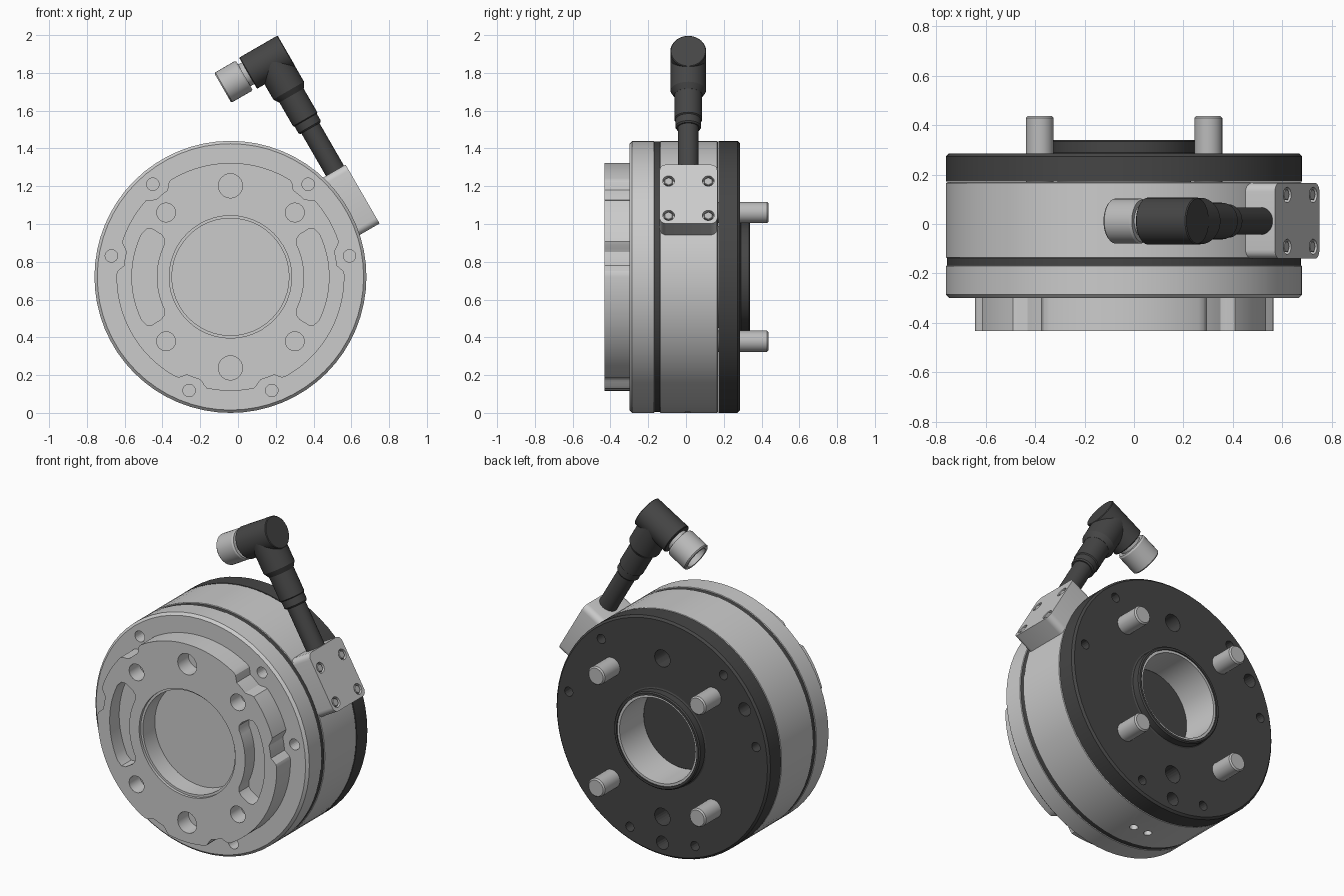
import bpy, bmesh, math
from mathutils import Matrix, Vector

if "Cube" in bpy.data.objects:
    bpy.data.objects.remove(bpy.data.objects["Cube"])

CENTRE = Vector((-0.04, 0, 0.72))
DISC = Matrix.Translation(CENTRE)
# cable frame: local x points outward at 30 degrees, local z runs along the cable
RIG = Matrix.Translation(CENTRE) @ Matrix.Rotation(math.radians(-30), 4, 'Y')
TO_Y = Matrix.Rotation(math.radians(-90), 4, 'X')   # turns local z into +y
TO_N = Matrix.Rotation(math.radians(90), 4, 'Y')    # turns local z into +x


def material(name, v):
    m = bpy.data.materials.new(name)
    m.diffuse_color = (v, v, v, 1)
    m.use_nodes = True
    m.node_tree.nodes["Principled BSDF"].inputs["Base Color"].default_value = m.diffuse_color
    return m


DARK = material("dark_anodised", 0.06)
LIGHT = material("light_metal", 0.5)


def finish(name, bm, matrix, mat=None):
    bmesh.ops.recalc_face_normals(bm, faces=bm.faces[:])
    me = bpy.data.meshes.new(name)
    bm.to_mesh(me)
    bm.free()
    ob = bpy.data.objects.new(name, me)
    bpy.context.collection.objects.link(ob)
    ob.matrix_world = matrix
    if mat:
        me.materials.append(mat)
    return ob


def smooth(ob, angle=25):
    bpy.ops.object.select_all(action='DESELECT')
    ob.select_set(True)
    bpy.context.view_layer.objects.active = ob
    bpy.ops.object.shade_smooth_by_angle(angle=math.radians(angle))


def lathe(name, profile, matrix, mat=None, segs=32, closed=False):
    """Spin (radius, height) points around local z."""
    bm = bmesh.new()
    vs = [bm.verts.new((r, 0, h)) for r, h in profile]
    pairs = list(zip(vs, vs[1:])) + ([(vs[-1], vs[0])] if closed else [])
    es = [bm.edges.new(p) for p in pairs]
    bmesh.ops.spin(bm, geom=vs + es, cent=(0, 0, 0), axis=(0, 0, 1),
                   angle=math.tau, steps=segs, use_duplicate=False)
    bmesh.ops.remove_doubles(bm, verts=bm.verts[:], dist=1e-5)
    ob = finish(name, bm, matrix, mat)
    smooth(ob)
    return ob


def rod(name, r, h0, h1, matrix, mat=None, c=0.006, segs=32):
    return lathe(name, [(0, h0), (r - c, h0), (r, h0 + c), (r, h1 - c), (r - c, h1), (0, h1)],
                 matrix, mat, segs)


def prism(bm, pts, y0, y1):
    a = [bm.verts.new((x, y0, z)) for x, z in pts]
    b = [bm.verts.new((x, y1, z)) for x, z in pts]
    bm.faces.new(a)
    bm.faces.new(b[::-1])
    for i in range(len(a)):
        j = (i + 1) % len(a)
        bm.faces.new((a[j], a[i], b[i], b[j]))


def polar(r, deg):
    return (r * math.cos(math.radians(deg)), r * math.sin(math.radians(deg)))


def circle(r, cx=0, cz=0, n=24):
    return [(cx + r * math.cos(math.tau * i / n), cz + r * math.sin(math.tau * i / n)) for i in range(n)]


def cut(ob, bm, matrix):
    cutter = finish("cutter", bm, matrix)
    cutter.hide_render = True
    mod = ob.modifiers.new("holes", 'BOOLEAN')
    mod.operation, mod.solver, mod.object = 'DIFFERENCE', 'EXACT', cutter
    bpy.context.view_layer.objects.active = ob
    bpy.ops.object.modifier_apply(modifier=mod.name)
    bpy.data.objects.remove(cutter)
    smooth(ob)


SCREWS = (10, 50, 130, 170, 250, 290)
BODY = DISC @ TO_Y

# main housing with rear bore liner
body = lathe("housing", [(0, -.30), (.705, -.30), (.72, -.285), (.72, -.17), (.712, -.165),
                         (.712, -.14), (.72, -.135), (.72, .165), (.712, .17), (.27, .17), (.27, .332),
                         (.255, .332), (.255, .10), (0, .10)], BODY, segs=64)
bm = bmesh.new()
for a in SCREWS:
    prism(bm, circle(.033, *polar(.64, a)), -.35, -.22)
cut(body, bm, DISC)
bm = bmesh.new()
for x in (-.05, .05):          # two small ports under the housing
    bmesh.ops.create_cone(bm, cap_ends=True, segments=16, radius1=.024, radius2=.024, depth=.1,
                          matrix=Matrix.Translation((x, .01, -.72)))
cut(body, bm, DISC)
lathe("seal_band", [(.70, -.169), (.716, -.169), (.716, -.137), (.70, -.137)], BODY, DARK, 64, True)
rod("bore_floor", .254, .09, .104, BODY, DARK, .002, 48)

# scalloped front flange
outline = []
for i in range(240):
    a = i * 1.5
    d = min(abs((a - s + 180) % 360 - 180) for s in SCREWS)
    outline.append(polar(.603 - .036 * min(1, max(0, (7.5 - d) / 3.5)), a))
bm = bmesh.new()
prism(bm, outline, -.432, -.295)
flange = finish("front_flange", bm, DISC)
bm = bmesh.new()
prism(bm, circle(.31, n=48), -.5, -.2)
for a in (45, 135, 225, 315):
    prism(bm, circle(.05, *polar(.482, a)), -.5, -.33)
for a in (90, 270):
    prism(bm, circle(.064, *polar(.482, a)), -.5, -.33)
for side in (0, 180):          # kidney slots with rounded ends
    arc = [-26 + 4 * i for i in range(14)]
    tip = [polar(.51, 30), polar(.485, 31.5), polar(.43, 31.5), polar(.405, 30)]
    tip = [(x, z) for x, z in tip]
    pts = [polar(.522, a) for a in arc] + tip + [polar(.39, a) for a in arc[::-1]]
    pts += [(x, -z) for x, z in tip[::-1]]
    prism(bm, [(x if side == 0 else -x, z) for x, z in pts], -.5, -.34)
cut(flange, bm, DISC)
bm = bmesh.new()
prism(bm, circle(.324, n=48), -.5, -.415)
cut(flange, bm, DISC)

# dark rear plate with raised hub
plate = lathe("rear_plate", [(.27, .172), (.72, .172), (.72, .273), (.708, .285), (.298, .285), (.29, .29),
                             (.29, .333), (.283, .34), (.27, .34)], BODY, DARK, 64, True)
bm = bmesh.new()
for a in SCREWS:
    prism(bm, circle(.028, *polar(.64, a), 16), .1, .4)
for a in (150, 270):
    prism(bm, circle(.04, *polar(.64, a), 20), .1, .4)
for a in (90, 270):
    prism(bm, circle(.052, *polar(.482, a)), .1, .4)
cut(plate, bm, DISC)
for i, a in enumerate((45, 135, 225, 315)):
    x, z = polar(.482, a)
    rod(f"dowel_pin_{i}", .056, .16, .437, DISC @ Matrix.Translation((x, 0, z)) @ TO_Y, LIGHT, .008)

# cable bracket
bm = bmesh.new()
bmesh.ops.create_cube(bm, size=1, matrix=Matrix.Translation((.745, .013, .03)) @ Matrix.Diagonal((.16, .306, .36, 1)))
lower = [e for e in bm.edges if abs(e.verts[0].co.x - e.verts[1].co.x) > .1]
bmesh.ops.bevel(bm, geom=lower, offset=.035, segments=5, affect='EDGES', profile=.5)
block = finish("cable_bracket", bm, RIG)
spots = [(y, z) for y in (-.092, .118) for z in (-.10, .11)]
bm = bmesh.new()
for y, z in spots:
    bmesh.ops.create_cone(bm, cap_ends=True, segments=20, radius1=.031, radius2=.031, depth=.06,
                          matrix=Matrix.Translation((.825, y, z)) @ TO_N)
cut(block, bm, RIG)
for i, (y, z) in enumerate(spots):
    rod(f"bracket_screw_{i}", .025, .78, .822, RIG @ Matrix.Translation((0, y, z)) @ TO_N, LIGHT, .003, 6)

# cable and sleeves
CABLE = RIG @ Matrix.Translation((.76, .012, 0))
rod("cable", .055, .15, .55, CABLE, DARK)
lathe("strain_relief", [(0, .47), (.062, .47), (.068, .478), (.068, .52), (.074, .525), (.074, .70), (0, .70)],
      CABLE, DARK)
lathe("elbow_lower", [(0, .67), (.075, .67), (.094, .70), (.094, .89), (0, .89)], CABLE, DARK)

# elbow head and threaded connector nut
HEAD = RIG @ Matrix.Translation((0, .012, .887)) @ TO_N
rod("elbow_head", .095, .62, .855, HEAD, DARK, .004)
rod("connector_neck", .066, .50, .64, HEAD, LIGHT)
lathe("connector_nut", [(.068, .465), (.085, .465), (.091, .472), (.091, .588), (.085, .597), (.05, .597),
                        (.05, .54), (.068, .54)], HEAD, LIGHT, 32, True)
